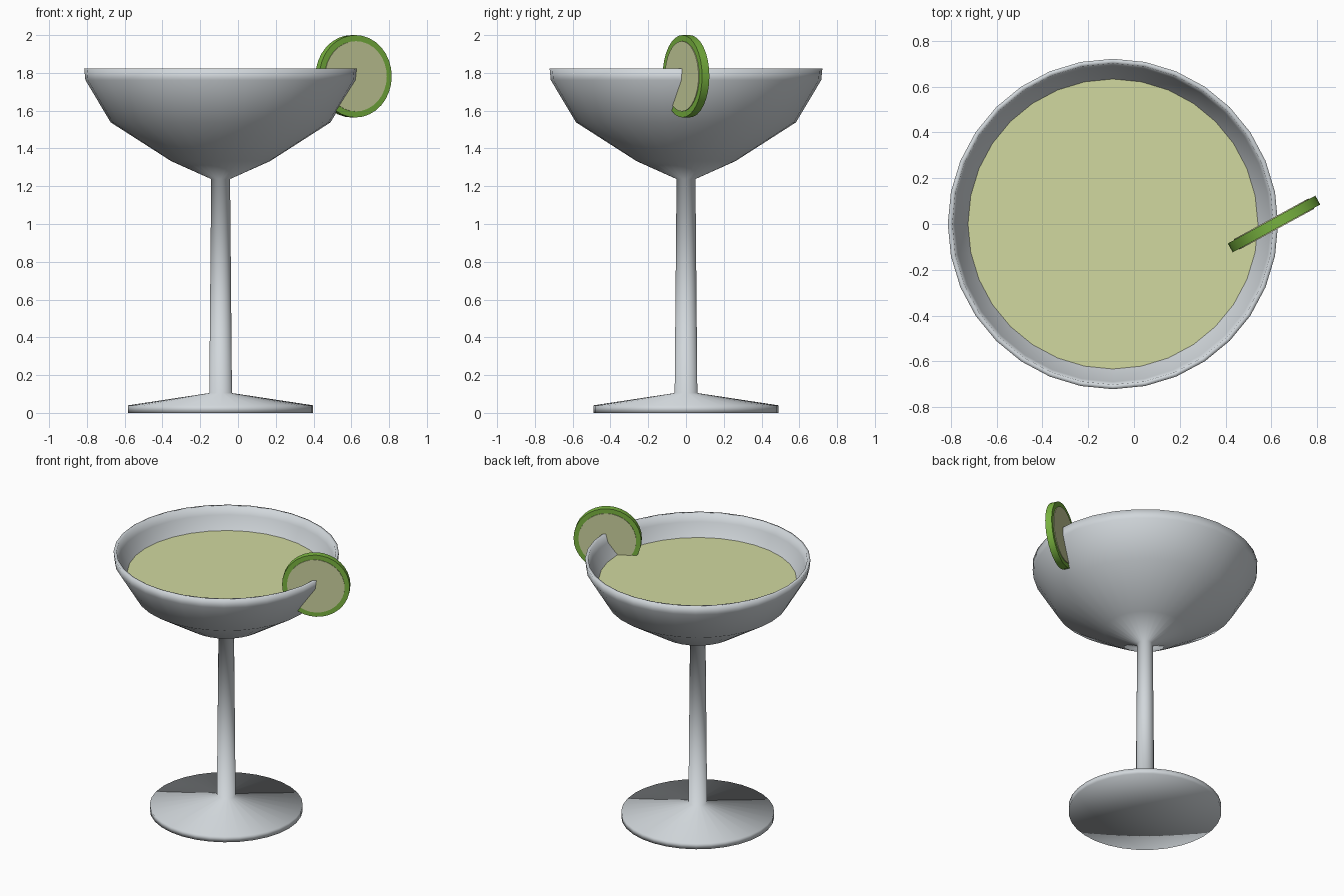
import bpy, bmesh, math
from mathutils import Matrix, Vector

if "Cube" in bpy.data.objects:
    bpy.data.objects.remove(bpy.data.objects["Cube"])

SIDES = 32
GLASS_X = -0.092


def material(name, rgb):
    m = bpy.data.materials.new(name)
    m.diffuse_color = (*rgb, 1.0)
    m.use_nodes = True
    m.node_tree.nodes["Principled BSDF"].inputs["Base Color"].default_value = m.diffuse_color
    return m


GLASS = material("pale_grey_glass", (0.64, 0.68, 0.71))
DRINK = material("pale_lime_drink", (0.64, 0.69, 0.35))
FLESH = material("lime_flesh", (0.60, 0.64, 0.34))
RIND = material("green_rind", (0.19, 0.45, 0.05))


def lathe(name, profile, mat, matrix, smooth_angle):
    """Spin an (r, z) profile round the z axis into one closed skin."""
    bm = bmesh.new()
    verts = [bm.verts.new((r, 0, z)) for r, z in profile]
    edges = [bm.edges.new(pair) for pair in zip(verts, verts[1:])]
    bmesh.ops.spin(bm, geom=verts + edges, cent=(0, 0, 0), axis=(0, 0, 1),
                   angle=math.tau, steps=SIDES, use_merge=False)
    bmesh.ops.remove_doubles(bm, verts=bm.verts, dist=0.0005)
    bmesh.ops.recalc_face_normals(bm, faces=bm.faces)
    bm.transform(matrix)
    for f in bm.faces:
        f.smooth = True
    for e in bm.edges:
        if len(e.link_faces) == 2 and e.calc_face_angle(0) > smooth_angle:
            e.smooth = False
    mesh = bpy.data.meshes.new(name)
    bm.to_mesh(mesh)
    bm.free()
    mesh.materials.append(mat)
    obj = bpy.data.objects.new(name, mesh)
    bpy.context.collection.objects.link(obj)
    return obj


at_glass = Matrix.Translation((GLASS_X, 0, 0))

# Glass: foot, stem and hollow bowl in one fully smooth profile
lathe("cocktail_glass", [
    (0, 0), (0.49, 0), (0.49, 0.04), (0.06, 0.105),
    (0.05, 1.238), (0.262, 1.333), (0.582, 1.538), (0.716, 1.762),
    (0.722, 1.822), (0.702, 1.822), (0.690, 1.766),
    (0.555, 1.560), (0.245, 1.360), (0, 1.275),
], GLASS, at_glass, math.pi)

# Drink filling the bowl
lathe("drink", [
    (0, 1.68), (0.637, 1.68), (0.555, 1.563), (0.245, 1.363), (0, 1.28),
], DRINK, at_glass, math.radians(30))

# Lime wheel standing on the rim, turned half a radian
at_lime = (Matrix.Translation((0.612, 0, 1.782))
           @ Matrix.Rotation(0.5, 4, 'Z') @ Matrix.Rotation(math.pi / 2, 4, 'X'))


def disc(name, radius, thickness, mat):
    h = thickness / 2
    lathe(name, [(0, -h), (radius, -h), (radius, h), (0, h)],
          mat, at_lime, math.radians(30))


disc("lime_rind", 0.218, 0.044, RIND)
disc("lime_flesh", 0.186, 0.052, FLESH)
